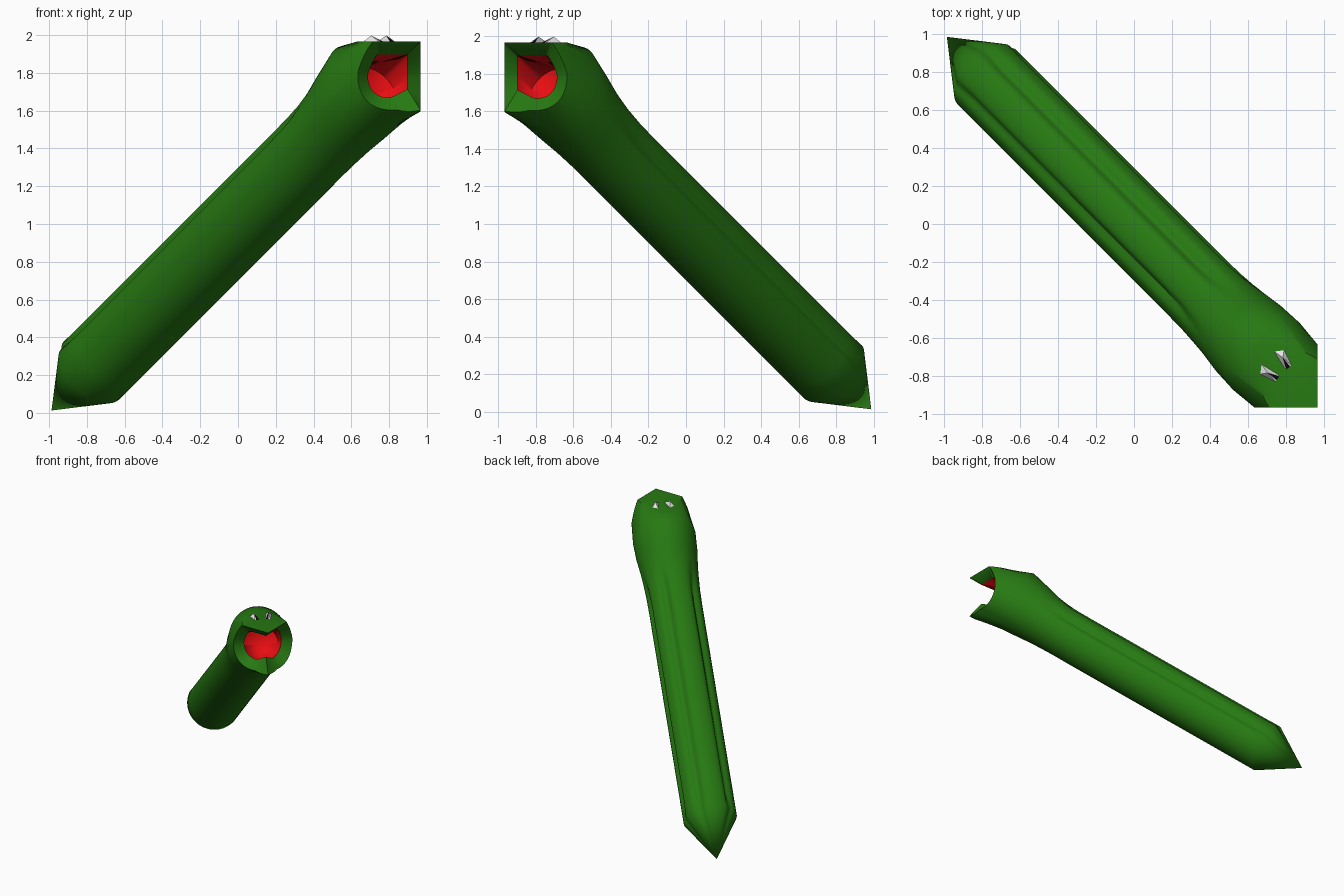
import bpy, bmesh, math
from mathutils import Vector

if "Cube" in bpy.data.objects:
    bpy.data.objects.remove(bpy.data.objects["Cube"])

# Body frame: axis runs from the tail (back, low) to the mouth (front, high)
AXIS = Vector((1, -1, 1)).normalized()
SIDE = Vector((1, 1, 0)).normalized()
UP = Vector((-1, 1, 2)).normalized()
ORIGIN = Vector((0, 0, 1))
LIMIT = 0.967          # the head ends in a cube-like corner
STEPS = 72
ANGLES = [2 * math.pi * i / STEPS for i in range(STEPS)]


def material(name, color):
    m = bpy.data.materials.new(name)
    m.diffuse_color = (*color, 1)
    m.use_nodes = True
    m.node_tree.nodes["Principled BSDF"].inputs["Base Color"].default_value = m.diffuse_color
    return m


GREEN = material("green_skin", (0.02, 0.19, 0.006))
RED = material("red_mouth", (0.80, 0.004, 0.006))
WHITE = material("eye_white", (0.80, 0.80, 0.80))
BLACK = material("pupil_black", (0.003, 0.003, 0.003))


def place(s, r, u):
    return ORIGIN + AXIS * s + SIDE * r + UP * u


def corner_s(r, u):
    """Distance along the axis where the head meets the corner planes."""
    a, b = 1 / math.sqrt(2), 1 / math.sqrt(6)
    return math.sqrt(3) * min(LIMIT - abs(r) * a + u * b, LIMIT - 2 * u * b)


def groove(t):
    """Cross-section of the three long grooves on the back."""
    total = 0
    for centre, width, depth in ((8, 8, .028), (62, 10, .04), (135, 8, .03)):
        d = (math.degrees(t) - centre + 180) % 360 - 180
        total += depth * math.exp(-(d / width) ** 2)
    return total


def section(s, up, side, down, cut=0):
    ring = []
    for t in ANGLES:
        k = math.sin(t)
        rad = side + ((up if k > 0 else down) - side) * k * k - cut * groove(t)
        ring.append((s, rad * math.cos(t), rad * k))
    return ring


def rim_radius(t):
    """Radius of the head's front edge by elevation in degrees."""
    e = math.degrees(math.asin(max(-1, min(1, math.sin(t)))))
    table = [(-90, .298), (-70, .26), (-20, .24), (0, .235), (30, .207), (60, .225), (90, .262)]
    for (e0, r0), (e1, r1) in zip(table, table[1:]):
        if e <= e1 + 1e-6:
            return r0 + (r1 - r0) * (e - e0) / (e1 - e0)
    return table[-1][1]


# Tail, body and head rings: position, radius up / sideways / down, groove depth
rings = [section(*p) for p in (
    (-1.71, 0, 0, 0), (-1.345, .212, .212, .212, .35), (-1.2, .212, .212, .212, 1),
    (.55, .212, .212, .212, 1), (.70, .212, .214, .210, .8), (.82, .217, .220, .211, .2),
    (.93, .232, .228, .214), (1.06, .266, .243, .222), (1.21, .302, .249, .232))]

# Front edge, lips, recessed inner lips and mouth cavity
edge, lips, inner = [], [], []
for t in ANGLES:
    rad = rim_radius(t)
    r, u = rad * math.cos(t), rad * math.sin(t)
    edge.append((corner_s(r, u), r, u))
    u = min(u, abs(r) * math.tan(math.radians(30)))
    lips.append((corner_s(r, u), r, u))
    r, u = r * .63, max(u * .63, -.15)
    inner.append((corner_s(r, u) - .12, r, u))
rings += [edge, lips, inner]
red_from = len(rings) - 1
rings += [section(1.25, .13, .14, .14), section(1.15, 0, 0, 0)]

# Worm body
bm = bmesh.new()
grid = [[bm.verts.new(place(*p)) for p in ring] for ring in rings]
for k in range(len(grid) - 1):
    for i in range(STEPS):
        j = (i + 1) % STEPS
        f = bm.faces.new((grid[k][i], grid[k][j], grid[k + 1][j], grid[k + 1][i]))
        f.material_index = 1 if k >= red_from else 0
bmesh.ops.remove_doubles(bm, verts=bm.verts, dist=1e-4)
bmesh.ops.recalc_face_normals(bm, faces=bm.faces)
mesh = bpy.data.meshes.new("worm_body")
bm.to_mesh(mesh)
bm.free()
mesh.materials.append(GREEN)
mesh.materials.append(RED)
body = bpy.data.objects.new("worm_body", mesh)
bpy.context.collection.objects.link(body)
bpy.context.view_layer.objects.active = body
body.select_set(True)
bpy.ops.object.shade_smooth_by_angle(angle=math.radians(50))


# Eyes: low pointed wedges with a black front facet
def eye(name, mirrored):
    base = [(.715, -.655), (.795, -.645), (.855, -.765), (.845, -.78), (.815, -.80), (.80, -.79)]
    points = [(x, y, 1.95) for x, y in base] + [(.785, -.705, 1.998)]
    if mirrored:
        points = [(-y, -x, z) for x, y, z in points]
    bm = bmesh.new()
    v = [bm.verts.new(p) for p in points]
    for i in range(6):
        f = bm.faces.new((v[i], v[(i + 1) % 6], v[6]))
        f.material_index = 1 if i == 3 else 0
    bm.faces.new(v[:6])
    bmesh.ops.recalc_face_normals(bm, faces=bm.faces)
    me = bpy.data.meshes.new(name)
    bm.to_mesh(me)
    bm.free()
    me.materials.append(WHITE)
    me.materials.append(BLACK)
    bpy.context.collection.objects.link(bpy.data.objects.new(name, me))


eye("right_eye", False)
eye("left_eye", True)
